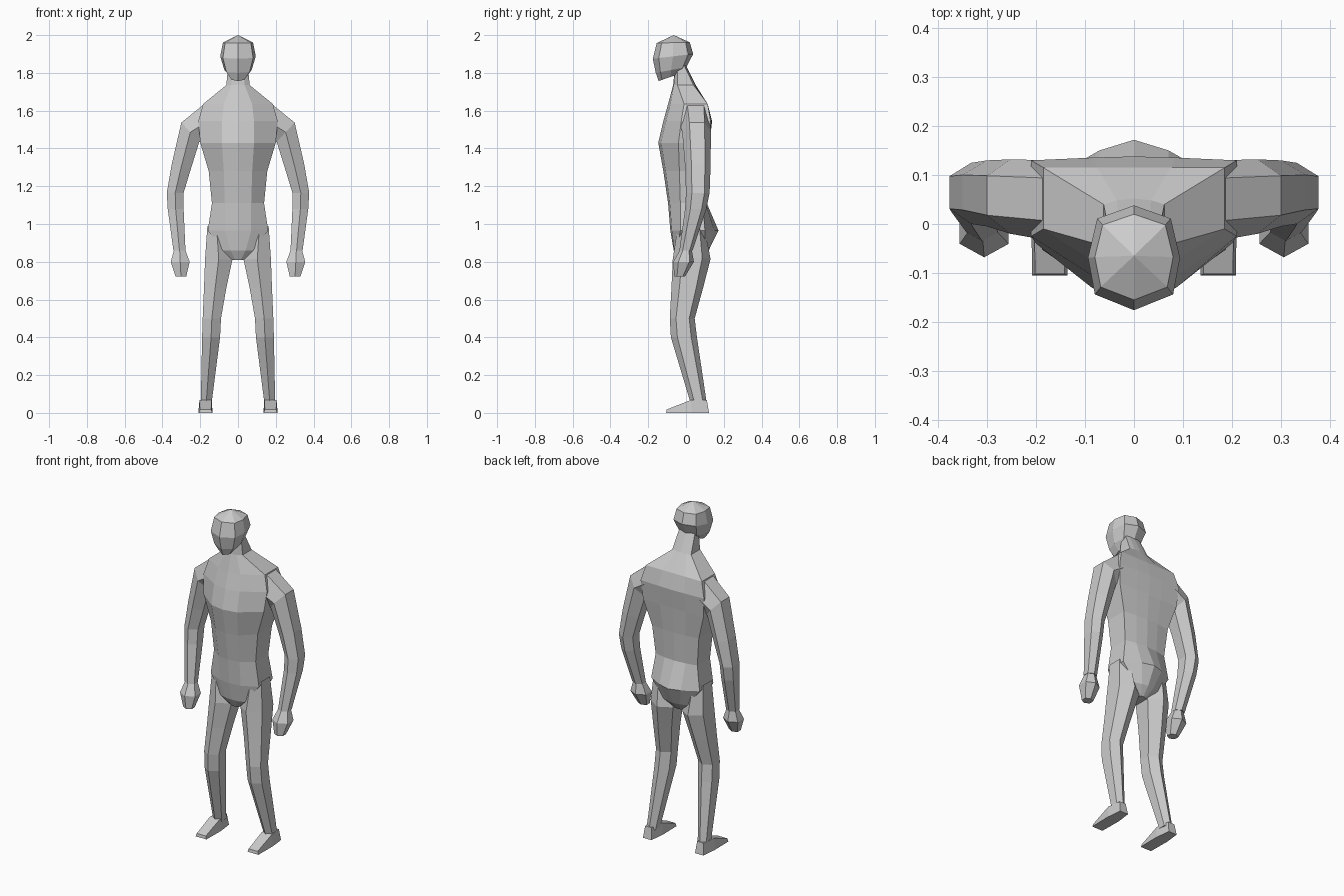
import bpy, bmesh

skin = bpy.data.materials.new("plain grey")
skin.diffuse_color = (0.6, 0.6, 0.6, 1)


def loft(name, rings, mirror=False):
    """Skin a list of equal-length point rings, cap both ends."""
    bm = bmesh.new()
    vr = [[bm.verts.new(p) for p in r] for r in rings]
    n = len(vr[0])
    for a, b in zip(vr, vr[1:]):
        for i in range(n):
            j = (i + 1) % n
            bm.faces.new((a[i], a[j], b[j], b[i]))
    bm.faces.new(vr[0])
    bm.faces.new(vr[-1])
    bmesh.ops.remove_doubles(bm, verts=bm.verts, dist=0.0005)
    bmesh.ops.recalc_face_normals(bm, faces=bm.faces)
    me = bpy.data.meshes.new(name)
    bm.to_mesh(me)
    bm.free()
    me.materials.append(skin)
    ob = bpy.data.objects.new(name, me)
    bpy.context.collection.objects.link(ob)
    if mirror:
        ob.modifiers.new("mirror", 'MIRROR').use_mirror_merge = False
    return ob


def symmetric(half):
    """Close a right-hand half section whose ends lie on x = 0."""
    return half + [(-x, y, z) for x, y, z in half[-2:0:-1]]


def torso_ring(z, xs, xm, yf, yfs, ybs, yb):
    return symmetric([(0, yf, z), (xm, yf + 0.15 * (yfs - yf), z), (xs, yfs, z),
                      (xs, ybs, z), (xm, yb + 0.3 * (ybs - yb), z), (0, yb, z)])


def limb_ring(xi, zi, xo, zo, y0, y1):
    """Six-sided section between an inner and an outer point."""
    sect = [(0, .25), (0, .75), (.5, 1), (1, .78), (1, .25), (.5, 0)]
    return [(xi + (xo - xi) * t, y0 + (y1 - y0) * s, zi + (zo - zi) * t) for t, s in sect]


def head_ring(zf, zb, yf, yb, w):
    sect = [(0, -1), (.85, -.7), (1, 0), (.8, .75), (0, 1)]
    return symmetric([(w * a, yf + (yb - yf) * (b + 1) / 2, zf + (zb - zf) * (b + 1) / 2)
                      for a, b in sect])


# torso with pelvis and neck
loft("torso", [torso_ring(*r) for r in [
    (0.81, .03, .015, -.04, -.03, .07, .08),
    (0.86, .08, .04, -.065, -.05, .10, .12),
    (0.965, .16, .07, -.083, -.03, .10, .172),
    (1.11, .138, .07, -.095, -.03, .09, .11),
    (1.28, .155, .075, -.12, -.035, .10, .115),
    (1.43, .20, .085, -.147, -.04, .12, .125),
    (1.545, .21, .085, -.12, -.025, .13, .138),
    (1.635, .185, .075, -.095, -.01, .115, .115),
    (1.735, .062, .035, -.068, -.045, .04, .052),
    (1.84, .052, .03, -.058, -.045, -.01, 0)]])

# head
loft("head", [head_ring(*r) for r in [
    (1.757, 1.80, -.145, -.02, .04),
    (1.80, 1.83, -.16, .002, .072),
    (1.875, 1.90, -.176, .038, .094),
    (1.958, 1.962, -.155, .02, .08),
    (2.0, 2.0, -.065, -.065, 0)]])

# arms, shoulder to wrist
loft("arm", [limb_ring(*r) for r in [
    (.16, 1.44, .175, 1.638, -.035, .13),
    (.205, 1.435, .30, 1.537, -.02, .132),
    (.25, 1.29, .35, 1.32, -.005, .13),
    (.288, 1.165, .377, 1.165, .0, .125),
    (.288, 1.08, .372, 1.08, -.005, .108),
    (.278, .86, .342, .86, -.035, .035)]], True)

# closed hands
loft("hand", [limb_ring(*r) for r in [
    (.28, .865, .338, .865, -.03, .03),
    (.256, .80, .356, .80, -.068, .042),
    (.274, .722, .33, .722, -.062, -.005)]], True)

# legs, hip to ankle
loft("leg", [limb_ring(*r) for r in [
    (.06, .90, .162, .99, -.05, .105),
    (.03, .81, .174, .82, -.07, .13),
    (.062, .66, .18, .66, -.077, .09),
    (.09, .50, .187, .50, -.086, .046),
    (.095, .40, .19, .40, -.08, .058),
    (.14, .05, .197, .05, .025, .11)]], True)


# feet, heel to toe
def foot_ring(y0, y1, x0, x1, top):
    return [(x0, y0, 0), (x1, y0, 0), (x1 - .006, y1, top), (x0 + .006, y1, top)]


loft("foot", [foot_ring(*r) for r in [
    (.122, .11, .145, .2, .068),
    (.03, .025, .134, .21, .068),
    (-.105, -.102, .136, .208, .018)]], True)
